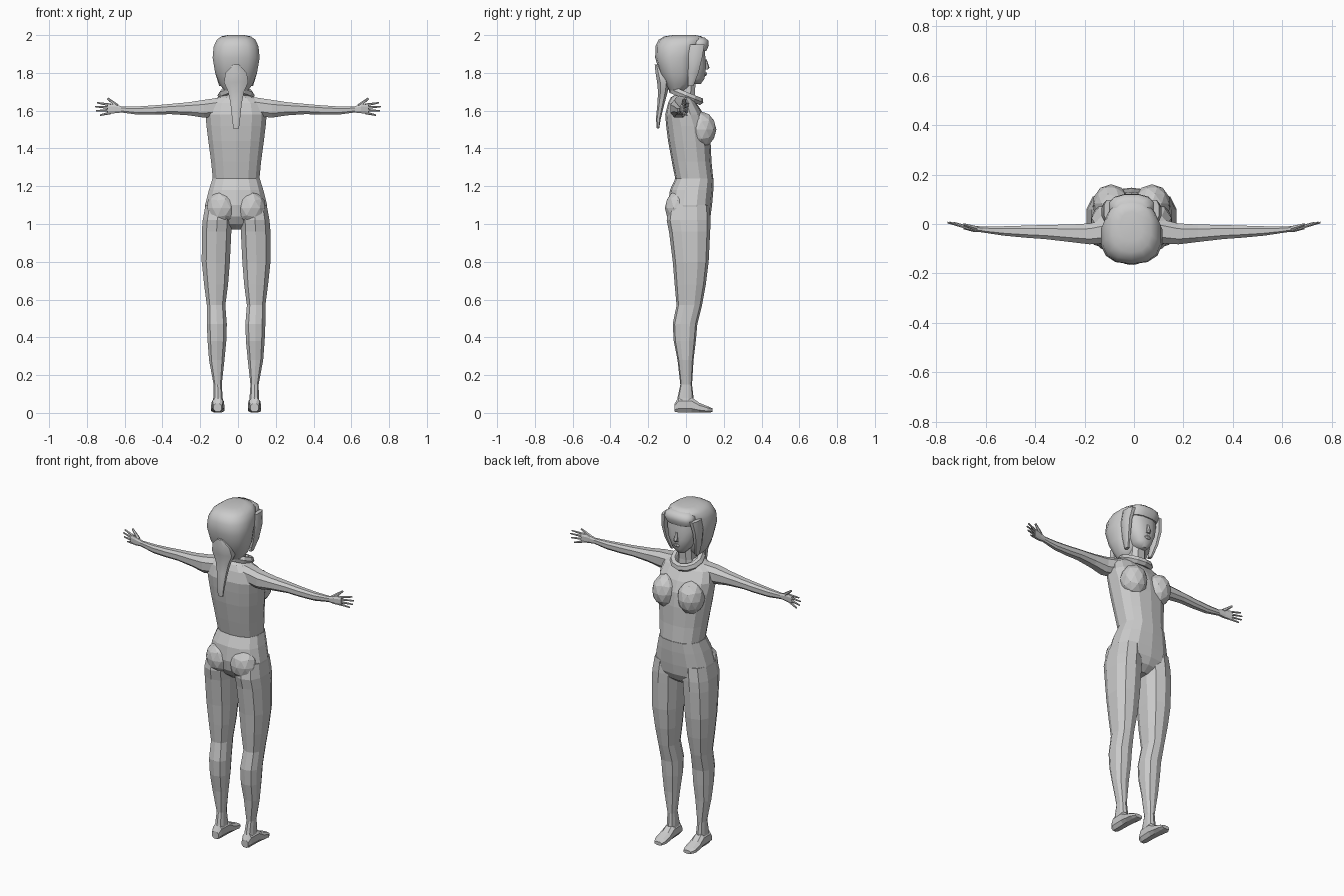
import bpy, bmesh
from math import cos, sin, pi, copysign, radians
from mathutils import Vector, Matrix

cube = bpy.data.objects.get("Cube")
if cube:
    bpy.data.objects.remove(cube, do_unlink=True)

grey = bpy.data.materials.new("plain grey")
grey.use_nodes = True
GREY = (0.6, 0.6, 0.6, 1)
grey.diffuse_color = GREY
grey.node_tree.nodes["Principled BSDF"].inputs["Base Color"].default_value = GREY

MID = -0.01  # body midline


def finish(name, bm, mirror=False, mid=MID, smooth=False):
    """Turn a bmesh into an object, optionally mirrored across the midline."""
    bmesh.ops.recalc_face_normals(bm, faces=bm.faces)
    mesh = bpy.data.meshes.new(name)
    bm.to_mesh(mesh)
    bm.free()
    mesh.materials.append(grey)
    ob = bpy.data.objects.new(name, mesh)
    ob.location.x = mid
    bpy.context.collection.objects.link(ob)
    if mirror:
        ob.modifiers.new("mirror", 'MIRROR').use_clip = False
    if smooth:
        bpy.ops.object.select_all(action='DESELECT')
        ob.select_set(True)
        bpy.context.view_layer.objects.active = ob
        bpy.ops.object.shade_smooth_by_angle(angle=radians(50))
    return ob


def loft(name, axis, rings, sides=10, square=0.8, **opts):
    """Skin rounded sections; each is (position, u min, u max, v min, v max)."""
    bm = bmesh.new()
    loops = []
    for t, u0, u1, v0, v1 in rings:
        loop = []
        for i in range(sides):
            a = 2 * pi * (i + 0.5) / sides
            c, s = (copysign(abs(f) ** square, f) for f in (cos(a), sin(a)))
            u = (u0 + u1) / 2 + (u1 - u0) / 2 * c
            v = (v0 + v1) / 2 + (v1 - v0) / 2 * s
            co = {'X': (t, u, v), 'Y': (u, t, v), 'Z': (u, v, t)}[axis]
            loop.append(bm.verts.new(co))
        loops.append(loop)
    for low, high in zip(loops, loops[1:]):
        for i in range(sides):
            j = (i + 1) % sides
            bm.faces.new((low[i], low[j], high[j], high[i]))
    bm.faces.new(loops[0])
    bm.faces.new(loops[-1])
    return finish(name, bm, **opts)


def centred(rings):
    """Sections symmetric about the midline: (z, half width, back, front)."""
    return [(z, -w, w, b, f) for z, w, b, f in rings]


def blob(name, centre, size, **opts):
    bm = bmesh.new()
    bmesh.ops.create_icosphere(bm, subdivisions=2, radius=1)
    bmesh.ops.transform(bm, matrix=Matrix.LocRotScale(Vector(centre), None, Vector(size)), verts=bm.verts)
    return finish(name, bm, **opts)


def finger(name, start, end, thick):
    start, end = Vector(start), Vector(end)
    way = end - start
    bm = bmesh.new()
    bmesh.ops.create_cone(bm, cap_ends=True, segments=6, radius1=thick,
                          radius2=thick * 0.5, depth=way.length)
    turn = Matrix.Translation((start + end) / 2) @ way.to_track_quat('Z', 'Y').to_matrix().to_4x4()
    bmesh.ops.transform(bm, matrix=turn, verts=bm.verts)
    return finish(name, bm, mirror=True, mid=0)


# Torso, bust and hips
loft("torso", 'Z', centred([
    (1.23, .125, -.055, .145), (1.33, .135, -.075, .135), (1.44, .15, -.095, .13),
    (1.52, .16, -.105, .12), (1.58, .165, -.11, .095), (1.64, .15, -.095, .055),
    (1.67, .1, -.08, .035), (1.69, .05, -.05, .03)]), sides=14)
blob("breasts", (.083, .083, 1.5), (.075, .078, .095), mirror=True)
loft("pelvis", 'Z', centred([
    (.97, .05, -.02, .07), (1.0, .11, -.06, .11), (1.04, .165, -.085, .13),
    (1.1, .168, -.095, .138), (1.18, .147, -.085, .145), (1.24, .128, -.057, .147)]), sides=14)
blob("buttocks", (.078, -.045, 1.085), (.08, .067, .09), mirror=True)

# Legs and feet
loft("legs", 'Z', [
    (1.1, .02, .165, -.09, .125), (1.02, .02, .18, -.102, .13),
    (.96, .022, .185, -.09, .128), (.8, .03, .185, -.07, .12),
    (.68, .04, .172, -.06, .105), (.57, .055, .157, -.05, .085),
    (.47, .047, .157, -.07, .06), (.38, .05, .153, -.065, .052),
    (.28, .06, .145, -.045, .04), (.15, .075, .12, -.03, .032),
    (.08, .07, .122, -.045, .04), (.03, .067, .127, -.05, .04)], mirror=True)
loft("feet", 'Y', [
    (-.06, .075, .12, .005, .05), (-.04, .067, .127, 0, .085),
    (.03, .063, .13, 0, .085), (.07, .06, .135, 0, .055),
    (.115, .06, .135, 0, .036), (.14, .07, .12, .004, .025)],
    sides=8, mirror=True)

# Arms and hands
loft("arms", 'X', [
    (.08, -.08, .03, 1.57, 1.675), (.18, -.085, .005, 1.56, 1.66),
    (.26, -.075, 0, 1.573, 1.647), (.36, -.063, -.002, 1.58, 1.637),
    (.44, -.057, -.005, 1.577, 1.63), (.53, -.048, -.008, 1.577, 1.624),
    (.62, -.034, -.01, 1.59, 1.622)], sides=8, mirror=True, mid=0)
loft("palms", 'X', [
    (.61, -.034, -.01, 1.59, 1.622), (.65, -.033, -.006, 1.585, 1.634),
    (.69, -.022, 0, 1.582, 1.636)], sides=8, mirror=True, mid=0)
for label, base, tip, reach in (("index", 1.63, 1.642, .745), ("middle", 1.616, 1.622, .755),
                                ("ring", 1.602, 1.599, .75), ("little", 1.589, 1.576, .73)):
    finger(label + "_fingers", (.675, -.014, base), (reach, .006, tip), .008)
finger("thumbs", (.64, -.018, 1.625), (.69, -.002, 1.665), .011)

# Neck and tilted collar
loft("neck", 'Z', centred([
    (1.62, .06, -.06, .055), (1.69, .048, -.045, .05), (1.78, .045, -.04, .055)]), sides=8)
bm = bmesh.new()
SEGMENTS, PROFILE = 12, 6
grid = []
for i in range(SEGMENTS):
    a = 2 * pi * i / SEGMENTS
    grid.append([])
    for j in range(PROFILE):
        b = 2 * pi * j / PROFILE
        r = .077 + .022 * cos(b)
        grid[i].append(bm.verts.new((r * cos(a), r * sin(a), .022 * sin(b))))
for i in range(SEGMENTS):
    for j in range(PROFILE):
        k, m = (i + 1) % SEGMENTS, (j + 1) % PROFILE
        bm.faces.new((grid[i][j], grid[k][j], grid[k][m], grid[i][m]))
collar = finish("collar", bm)
collar.location.z = 1.68
collar.rotation_euler.x = radians(-22)

# Head and face
loft("face", 'Z', centred([
    (1.742, .025, .02, .08), (1.77, .052, -.02, .1), (1.83, .082, -.05, .108),
    (1.89, .095, -.05, .104), (1.96, .085, -.04, .1)]), sides=12, smooth=True)
loft("nose", 'Z', centred([
    (1.818, .014, .095, .115), (1.828, .013, .095, .124), (1.87, .006, .095, .11)]), sides=6)
loft("lips", 'Z', centred([
    (1.784, .012, .08, .105), (1.793, .022, .08, .113), (1.802, .012, .08, .112)]), sides=8)

# Hair: cap, fringe, side locks and ponytail
loft("hair", 'Z', centred([
    (1.69, .05, -.08, -.02), (1.74, .09, -.11, .03), (1.8, .113, -.14, .045),
    (1.88, .127, -.163, .055), (1.94, .121, -.162, .075), (1.975, .105, -.145, .095),
    (1.993, .08, -.115, .085), (2.0, .045, -.07, .05)]), sides=14, smooth=True)
loft("fringe", 'Z', centred([
    (1.915, .08, .03, .108), (1.945, .093, .02, .122), (1.97, .088, .02, .12),
    (1.988, .06, .01, .1)]), sides=12, smooth=True)
loft("side_locks", 'Z', [
    (1.73, .07, .09, .01, .04), (1.8, .08, .112, .01, .068), (1.88, .085, .122, .01, .088),
    (1.95, .07, .113, .01, .1)], sides=8, mirror=True, smooth=True)
loft("ponytail", 'Z', centred([
    (1.505, .016, -.155, -.142), (1.56, .023, -.16, -.132), (1.64, .032, -.152, -.112),
    (1.7, .045, -.15, -.095), (1.75, .068, -.155, -.085), (1.8, .06, -.163, -.1),
    (1.845, .015, -.167, -.13)]), sides=8, smooth=True)
